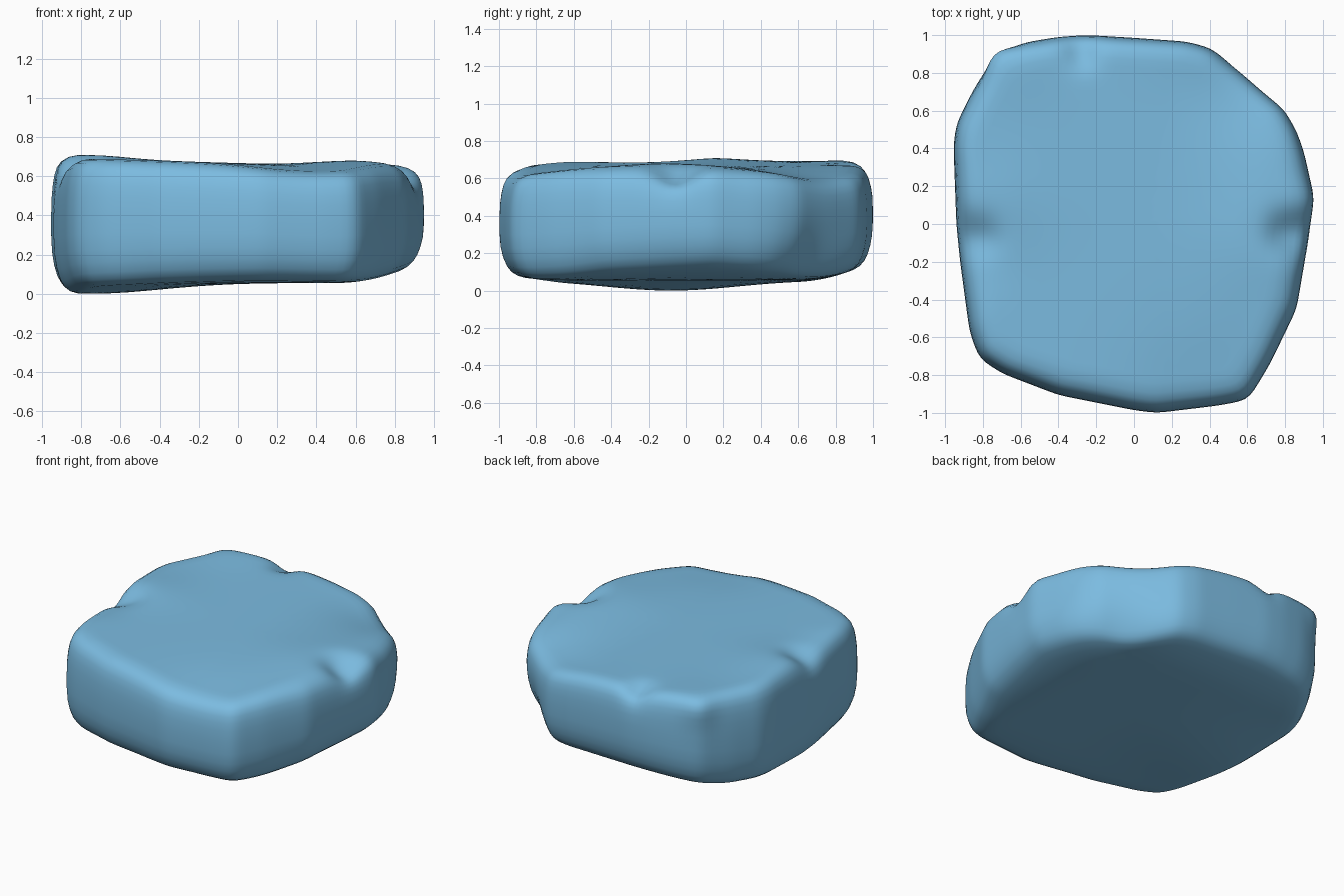
import bpy
import bmesh
from math import exp, sin, cos, pi, hypot
from mathutils import Vector

cube = bpy.data.objects.get("Cube")
if cube:
    bpy.data.objects.remove(cube, do_unlink=True)

# Stone colour
stone = bpy.data.materials.new("blue_stone")
stone.use_nodes = True
colour = (0.2, 0.5, 0.75, 1)
stone.diffuse_color = colour
stone.node_tree.nodes["Principled BSDF"].inputs["Base Color"].default_value = colour

# Widest outline of the slab, counterclockwise
outline = [(.953, .14), (.9, .38), (.86, .5), (.8, .61), (.6, .78), (.41, .93),
           (.28, .965), (0, .985), (-.25, 1), (-.4, .99), (-.58, .96), (-.73, .9),
           (-.85, .71), (-.94, .53), (-.955, .42), (-.94, 0), (-.92, -.2),
           (-.87, -.57), (-.82, -.71), (-.7, -.79), (-.4, -.905), (0, -.985),
           (.12, -1), (.45, -.96), (.605, -.93), (.72, -.74), (.86, -.45), (.92, -.1)]

# Dents and swellings: centre, radius, push
dents = [((.83, -.05, .64), .12, (-.02, 0, -.07)),
         ((.88, .12, .62), .12, (.01, 0, .01)),
         ((-.84, -.07, .68), .12, (.02, 0, -.06)),
         ((-.82, -.25, .68), .15, (0, 0, -.015)),
         ((-.72, .88, .66), .12, (-.02, .025, 0)),
         ((-.28, .92, .66), .09, (0, -.02, -.045)),
         ((.72, .70, .06), .24, (-.05, -.05, .02))]

SEGMENTS = 200


def bump(x, y, cx, cy, r):
    return exp(-((x - cx) ** 2 + (y - cy) ** 2) / (r * r))


def top_height(x, y):
    return (.667 - .03 * min(x, .2)
            + .02 * bump(x, y, .62, -.1, .3)        # right swelling
            + .02 * bump(x, y, -.75, .1, .25)       # left swelling
            + .01 * bump(x, y, -.6, .85, .2)        # back lump
            - .09 * bump(x, y, .65, .85, .38)       # sunken back corner
            - .045 * bump(x, y, .45, -1, .4)        # sunken front edge
            - .5 * max(0, x - .65) ** 2)


def bottom_height(x, y):
    return (.055 - .055 * bump(x, y, -.75, -.08, .5)
            + .58 * max(0, x - .5) ** 2
            + .65 * max(0, y - .6) ** 2
            + .2 * max(0, -.6 - y) ** 2)


def ray_radius(angle):
    """Distance from the centre to the outline along an angle."""
    dx, dy = cos(angle), sin(angle)
    for a, b in zip(outline, outline[1:] + outline[:1]):
        ca = dx * a[1] - dy * a[0]
        cb = dx * b[1] - dy * b[0]
        if ca <= 0 < cb:
            t = ca / (ca - cb)
            return hypot(a[0] + t * (b[0] - a[0]), a[1] + t * (b[1] - a[1]))
    return 1


angles = [2 * pi * i / SEGMENTS for i in range(SEGMENTS)]
radii = [ray_radius(a) for a in angles]
for _ in range(2):
    radii = [(radii[i - 1] + 2 * radii[i] + radii[(i + 1) % SEGMENTS]) / 4
             for i in range(SEGMENTS)]

# Cross-section rings: scale, inset, share of height
rings = [(s, .12, 0) for s in (.12, .25, .4, .55, .7, .82, .92, 1)]
rings += [(1, .085, .012), (1, .057, .04), (1, .035, .09), (1, .017, .17),
          (1, .005, .27), (1, 0, .4), (1, 0, .56), (1, .003, .69),
          (1, .009, .78), (1, .018, .857), (1, .033, .92), (1, .057, .963),
          (1, .09, .989), (1, .135, 1)]
rings += [(s, .135, 1) for s in (.95, .9, .85, .8, .74, .66, .55, .4, .25, .12)]


def shape(x, y, share):
    low, high = bottom_height(x, y), top_height(x, y)
    p = Vector((x, y, low + (high - low) * share))
    move = Vector()
    for centre, r, push in dents:
        move += Vector(push) * exp(-(p - Vector(centre)).length_squared / (r * r))
    return p + move


# Loft the rings, rounder at the front, and close both caps
bm = bmesh.new()
loops = []
for scale, inset, share in rings:
    loop = []
    for a, r in zip(angles, radii):
        reach = (r - inset * (1 - .15 * sin(a))) * scale
        loop.append(bm.verts.new(shape(reach * cos(a), reach * sin(a), share)))
    loops.append(loop)
bottom = bm.verts.new(shape(0, 0, 0))
top = bm.verts.new(shape(0, 0, 1))
for i in range(SEGMENTS):
    j = (i + 1) % SEGMENTS
    for lower, upper in zip(loops, loops[1:]):
        bm.faces.new((lower[i], lower[j], upper[j], upper[i]))
    bm.faces.new((bottom, loops[0][j], loops[0][i]))
    bm.faces.new((top, loops[-1][i], loops[-1][j]))

mesh = bpy.data.meshes.new("rock_slab")
bm.to_mesh(mesh)
bm.free()
mesh.materials.append(stone)
mesh.shade_smooth()
rock = bpy.data.objects.new("rock_slab", mesh)
bpy.context.collection.objects.link(rock)
